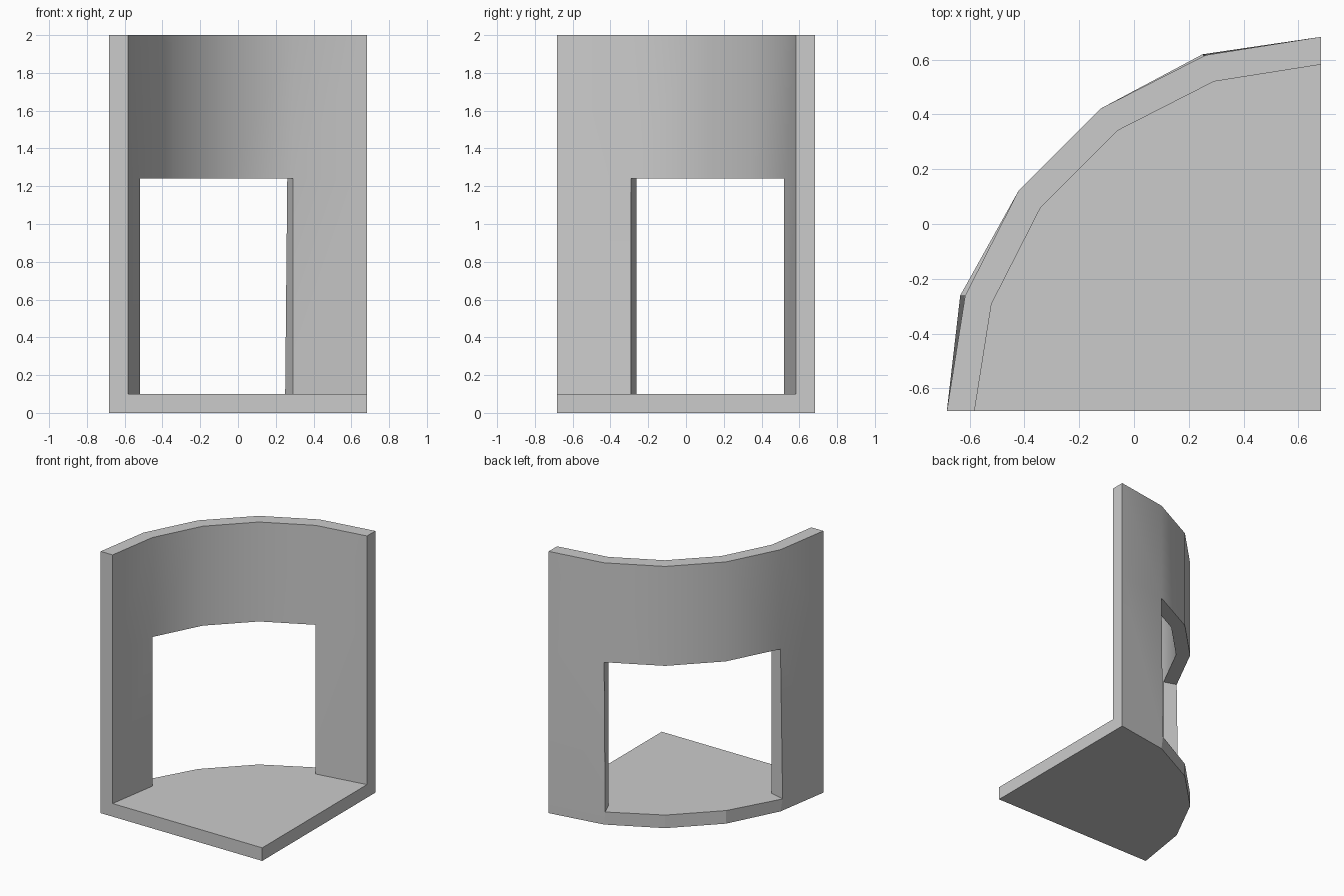
import bpy, bmesh
from math import sin, cos, radians

if "Cube" in bpy.data.objects:
    bpy.data.objects.remove(bpy.data.objects["Cube"])

H = 0.683                # half width; the arc is centred on the front right corner
R_OUT, R_IN = 2 * H, 1.265
LEVELS = [0.0, 0.1, 1.24, 2.0]   # ground, floor top, door head, wall top
SEGS = 5

bm = bmesh.new()


def column(i, r):
    a = radians(90 / SEGS * i)
    return [bm.verts.new((H - r * cos(a), -H + r * sin(a), z)) for z in LEVELS]


outer = [column(i, R_OUT) for i in range(SEGS + 1)]
inner = [column(i, R_IN) for i in range(SEGS + 1)]
corner = [bm.verts.new((H, -H, z)) for z in LEVELS[:2]]

# Door foot corners flare slightly outward
outer[1][1].co.x -= 0.018
outer[4][1].co.x -= 0.011
outer[4][1].co.y += 0.003

rim = []
for i in range(SEGS):
    door = 0 < i < SEGS - 1
    o, p, a, b = outer[i], outer[i + 1], inner[i], inner[i + 1]
    # Curved wall faces, leaving the door open
    for k in range(3):
        if door and k == 1:
            continue
        f = bm.faces.new((o[k], p[k], p[k + 1], o[k + 1]))
        if k == 0 and door:
            rim.append(f)
        if k:
            bm.faces.new((a[k], a[k + 1], b[k + 1], b[k]))
    # Wall top, door sill and lintel underside
    for k in ([1, 2, 3] if door else [3]):
        bm.faces.new((o[k], p[k], b[k], a[k]))

# Door jambs
for i in (1, SEGS - 1):
    bm.faces.new((outer[i][1], outer[i][2], inner[i][2], inner[i][1]))

# Wall ends and straight floor edges
for i in (0, SEGS):
    o, a = outer[i], inner[i]
    bm.faces.new((o[1], o[2], o[3], a[3], a[2], a[1]))
    bm.faces.new((corner[0], o[0], o[1], a[1], corner[1]))

# Floor top and underside
bm.faces.new([c[1] for c in inner] + [corner[1]])
bm.faces.new([c[0] for c in outer] + [corner[0]])

bmesh.ops.delete(bm, geom=[v for v in bm.verts if not v.link_faces], context='VERTS')
bmesh.ops.recalc_face_normals(bm, faces=bm.faces)
bm.faces.index_update()
rim_ids = [f.index for f in rim]

mesh = bpy.data.meshes.new("curved_corner_wall")
bm.to_mesh(mesh)
bm.free()
wall = bpy.data.objects.new("curved_corner_wall_with_doorway", mesh)
bpy.context.collection.objects.link(wall)
bpy.context.view_layer.objects.active = wall
wall.select_set(True)
bpy.ops.object.shade_smooth_by_angle(angle=radians(30))

# Floor rim under the doorway stays faceted
for i in rim_ids:
    mesh.polygons[i].use_smooth = False
